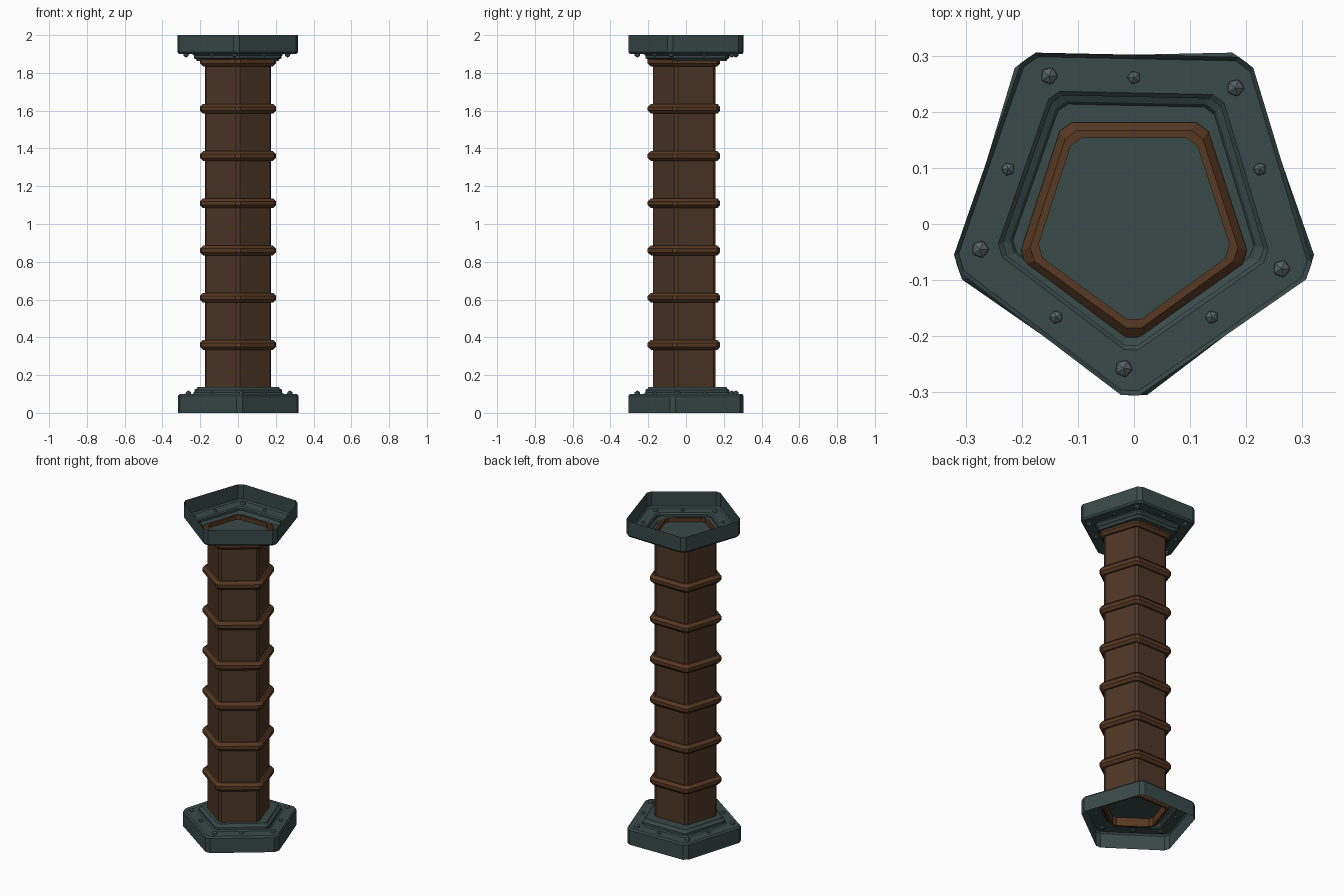
import bpy, bmesh, math
from mathutils import Matrix

if "Cube" in bpy.data.objects:
    bpy.data.objects.remove(bpy.data.objects["Cube"])


def mat(name, rgb):
    m = bpy.data.materials.new(name)
    m.diffuse_color = (*rgb, 1)
    m.use_nodes = True
    m.node_tree.nodes["Principled BSDF"].inputs["Base Color"].default_value = m.diffuse_color
    return m


IRON = mat("dark iron", (0.042, 0.067, 0.067))
RIVET = mat("rivet steel", (0.088, 0.120, 0.128))
WOOD = mat("column brown", (0.076, 0.037, 0.019))
BAND = mat("band brown", (0.098, 0.040, 0.016))


def pentagon(r, cut, z, cy, turn=0.0):
    """Pentagon pointing to -y with its corners cut off."""
    c = [(r * math.sin(math.tau * i / 5 + turn), -r * math.cos(math.tau * i / 5 + turn)) for i in range(5)]
    side = 2 * r * math.sin(math.pi / 5)
    t = cut / side
    pts = []
    for i in range(5):
        for j in (i - 1, (i + 1) % 5):
            pts.append((c[i][0] + (c[j][0] - c[i][0]) * t,
                        c[i][1] + (c[j][1] - c[i][1]) * t + cy, z))
    return pts


def finish(bm, name, material):
    bmesh.ops.recalc_face_normals(bm, faces=bm.faces)
    me = bpy.data.meshes.new(name)
    bm.to_mesh(me)
    bm.free()
    me.materials.append(material)
    ob = bpy.data.objects.new(name, me)
    bpy.context.collection.objects.link(ob)
    return ob


def loft(name, sections, material, close=False, cap_end=False):
    bm = bmesh.new()
    loops = [[bm.verts.new(p) for p in s] for s in sections]
    pairs = list(zip(loops, loops[1:]))
    if close:
        pairs.append((loops[-1], loops[0]))
    for a, b in pairs:
        for i in range(10):
            k = (i + 1) % 10
            bm.faces.new((a[i], a[k], b[k], b[i]))
    if cap_end:
        bm.faces.new(loops[-1])
    return finish(bm, name, material)


# Column shaft
loft("column_shaft", [pentagon(0.187, 0.012, z, 0.005) for z in (0.10, 1.858)], WOOD)

# Bands round the shaft; the end ones sit inside the base and the capital
band = [(0.184, -0.026), (0.200, -0.026), (0.217, -0.010),
        (0.217, 0.010), (0.200, 0.026), (0.184, 0.026)]
for n in range(8):
    loft(f"band_{n + 1}", [pentagon(r, 0.016, 0.11 + 0.25 * n + z, 0.005) for r, z in band],
         BAND, close=True)

# Hollow stepped plate: wall, rivet ledge, step, floor
shell = [(0.342, 0.0), (0.342, 0.090), (0.333, 0.100), (0.258, 0.100),
         (0.249, 0.107), (0.249, 0.122), (0.236, 0.128), (0.230, 0.138)]


def plate(name, flip):
    def z_of(z):
        return 2.0 - z if flip else z
    s = -1 if flip else 1
    cy, turn = 0.025, s * math.radians(1.2)
    loft(name, [pentagon(r, 0.02 * r / 0.342, z_of(z), cy, turn) for r, z in shell],
         IRON, cap_end=True)
    # Rivets at the corners (large) and edge middles (small)
    bm = bmesh.new()
    for i in range(10):
        big = i % 2 == 0
        a = math.tau * i / 10 + (s * math.radians(3.7) if big else 0)
        r = 0.283 if big else 0.236
        bmesh.ops.create_icosphere(
            bm, subdivisions=1, radius=0.017 if big else 0.013,
            matrix=Matrix.Translation((r * math.sin(a), cy - r * math.cos(a), z_of(0.102)))
            @ Matrix.Rotation(a, 4, 'Z'))
    finish(bm, name + "_rivets", RIVET)


plate("base_plate", False)
plate("capital_plate", True)
